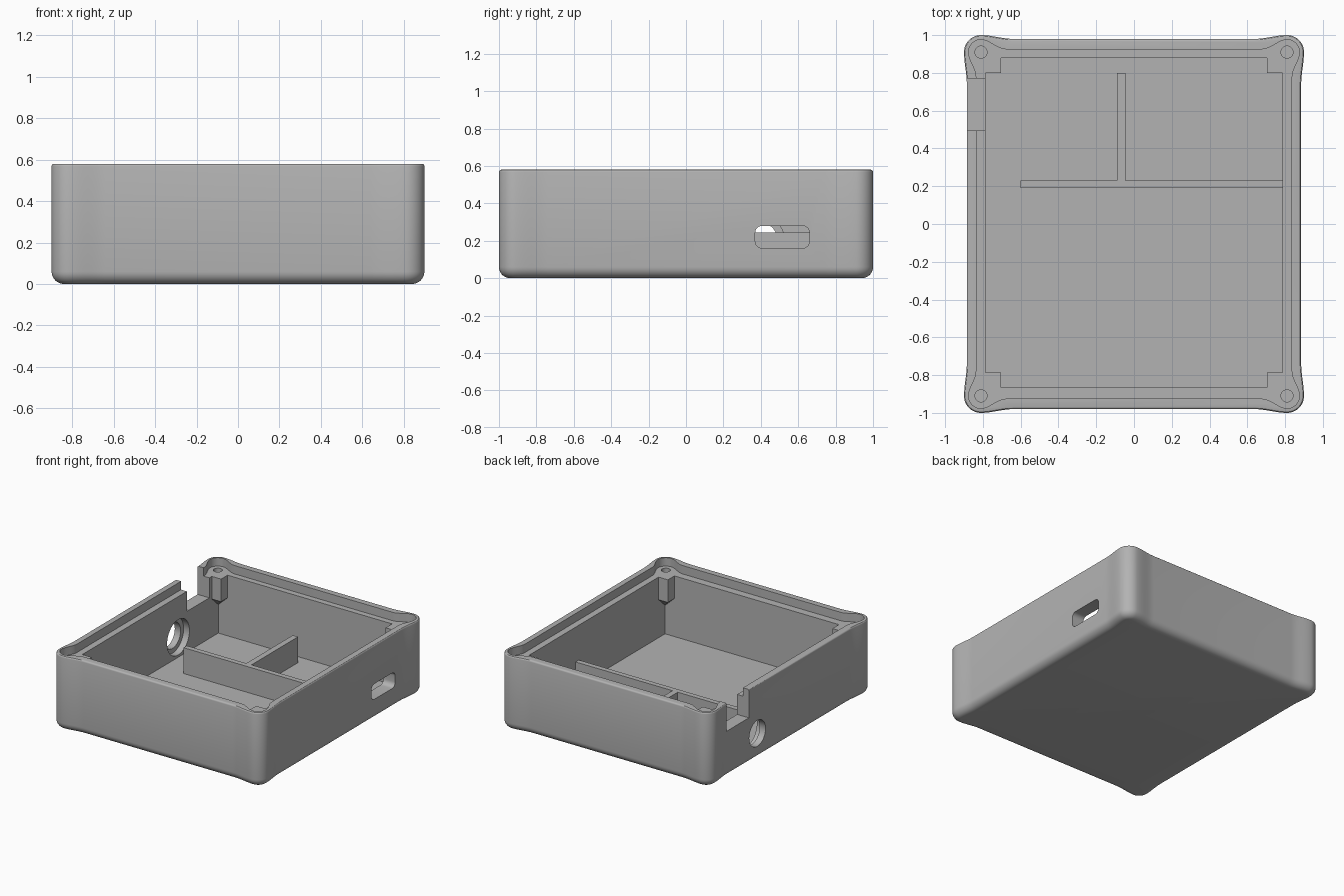
import bpy, bmesh, math
from mathutils import Vector

if "Cube" in bpy.data.objects:
    bpy.data.objects.remove(bpy.data.objects["Cube"])

H = 0.58        # overall height
LEDGE = 0.515   # height of the lid ledge
FLOOR = 0.045   # top of the floor plate
SCREW = (0.81, 0.91)

grey = bpy.data.materials.new("grey plastic")
grey.diffuse_color = (0.45, 0.45, 0.45, 1)
grey.use_nodes = True
grey.node_tree.nodes["Principled BSDF"].inputs["Base Color"].default_value = grey.diffuse_color


def make(name, bm):
    bmesh.ops.recalc_face_normals(bm, faces=bm.faces)
    me = bpy.data.meshes.new(name)
    bm.to_mesh(me)
    bm.free()
    ob = bpy.data.objects.new(name, me)
    bpy.context.collection.objects.link(ob)
    me.materials.append(grey)
    return ob


def loft(name, rings):
    """Skin closed rings of equal length and cap both ends."""
    bm = bmesh.new()
    vs = [[bm.verts.new(p) for p in r] for r in rings]
    n = len(rings[0])
    for a, b in zip(vs, vs[1:]):
        for i in range(n):
            bm.faces.new((a[i], a[(i + 1) % n], b[(i + 1) % n], b[i]))
    bm.faces.new(vs[0][::-1])
    bm.faces.new(vs[-1])
    return make(name, bm)


def box(name, x0, x1, y0, y1, z0, z1):
    ring = [(x0, y0), (x1, y0), (x1, y1), (x0, y1)]
    return loft(name, [[(x, y, z) for x, y in ring] for z in (z0, z1)])


def ring_yz(x, pts):
    return [(x, y, z) for y, z in pts]


def circle(cx, cy, r, n=48):
    return [(cx + r * math.cos(2 * math.pi * i / n),
             cy + r * math.sin(2 * math.pi * i / n)) for i in range(n)]


def outline(wx, wy, r, flare_x, flare_y, steps=8):
    """Rectangle whose four corners swell into round screw lugs."""
    cx, cy = SCREW
    q = []
    ease = lambda t: t * t * (3 - 2 * t)
    for i in range(steps):
        t = i / steps
        q.append((wx + (cx + r - wx) * ease(t), cy - flare_y * (1 - t)))
    for i in range(13):
        a = math.pi / 2 * i / 12
        q.append((cx + r * math.cos(a), cy + r * math.sin(a)))
    for i in range(1, steps + 1):
        t = i / steps
        q.append((cx - flare_x * t, wy + (cy + r - wy) * ease(1 - t)))
    return (q + [(-x, y) for x, y in q[::-1]] + [(-x, -y) for x, y in q]
            + [(x, -y) for x, y in q[::-1]])


def inset(pts, d):
    out = []
    for i, p in enumerate(pts):
        t = (Vector(pts[(i + 1) % len(pts)]) - Vector(pts[i - 1])).normalized()
        out.append((p[0] - t.y * d, p[1] + t.x * d))
    return out


def combine(target, tool, op):
    tool.hide_render = True
    m = target.modifiers.new("bool", 'BOOLEAN')
    m.operation, m.object, m.solver = op, tool, 'EXACT'
    bpy.context.view_layer.objects.active = target
    bpy.ops.object.modifier_apply(modifier=m.name)
    bpy.data.objects.remove(tool)


# outer body with rounded bottom and slightly eased rim
shape = outline(0.885, 0.98, 0.09, 0.17, 0.17)
levels = []
for i in range(9):
    a = math.pi / 2 * i / 8
    levels.append((0.06 * (1 - math.sin(a)), 0.06 * (1 - math.cos(a))))
for i in range(4):
    a = math.pi / 2 * i / 3
    levels.append((0.012 * (1 - math.cos(a)), H - 0.012 * (1 - math.sin(a))))
case = loft("case_body", [[(x, y, z) for x, y in inset(shape, d)] for d, z in levels])

# lid recess around the rim, then the main cavity
lip = outline(0.835, 0.925, 0.066, 0.13, 0.13)
combine(case, loft("lid_recess", [[(x, y, z) for x, y in lip] for z in (LEDGE, 0.8)]), 'DIFFERENCE')
combine(case, box("cavity", -0.785, 0.785, -0.865, 0.88, FLOOR, 0.9), 'DIFFERENCE')

# corner screw posts tapering into the wall corners
for sx in (-1, 1):
    for wy in (-0.865, 0.88):
        sy = 1 if wy > 0 else -1
        x0, x1 = 0.705 * sx, 0.80 * sx
        y0, y1 = wy - 0.08 * sy, wy + 0.015 * sy
        xt, yt = 0.78 * sx, wy - 0.005 * sy
        square = lambda a, b, z: [(a, b, z), (x1, b, z), (x1, y1, z), (a, y1, z)]
        post = loft("post", [square(xt, yt, 0.27), square(x0, y0, 0.34),
                             square(x0, y0, LEDGE)])
        combine(case, post, 'UNION')

# screw holes
for sx in (-1, 1):
    for sy in (-1, 1):
        c = circle(SCREW[0] * sx, SCREW[1] * sy, 0.032, 24)
        combine(case, loft("screw_hole", [[(x, y, z) for x, y in c] for z in (0.37, 0.7)]), 'DIFFERENCE')

# notch and round socket opening in the left wall
combine(case, box("notch", -1.1, -0.74, 0.495, 0.77, 0.36, 0.9), 'DIFFERENCE')
for r, x0, x1 in ((0.1, -1.1, -0.7), (0.137, -0.835, -0.7)):
    c = circle(0.39, 0.2, r)
    combine(case, loft("socket_hole", [ring_yz(x, c) for x in (x0, x1)]), 'DIFFERENCE')

# rounded port slot in the right wall
slot = []
for k, (cy, cz) in enumerate(((0.623, 0.243), (0.407, 0.243), (0.407, 0.197), (0.623, 0.197))):
    for i in range(7):
        a = math.pi / 2 * (k + i / 6)
        slot.append((cy + 0.037 * math.cos(a), cz + 0.037 * math.sin(a)))
combine(case, loft("port_slot", [ring_yz(x, slot) for x in (0.7, 1.1)]), 'DIFFERENCE')

# low partitions on the floor
long_wall = box("long_partition", -0.6, 0.80, 0.19, 0.23, 0.03, 0.245)
short_wall = box("short_partition", -0.09, -0.045, 0.21, 0.80, 0.025, 0.245)
combine(long_wall, short_wall, 'UNION')
combine(case, long_wall, 'UNION')

# smooth rounded walls, keep crisp edges
bpy.ops.object.select_all(action='DESELECT')
case.select_set(True)
bpy.context.view_layer.objects.active = case
bpy.ops.object.shade_smooth_by_angle(angle=math.radians(30))
